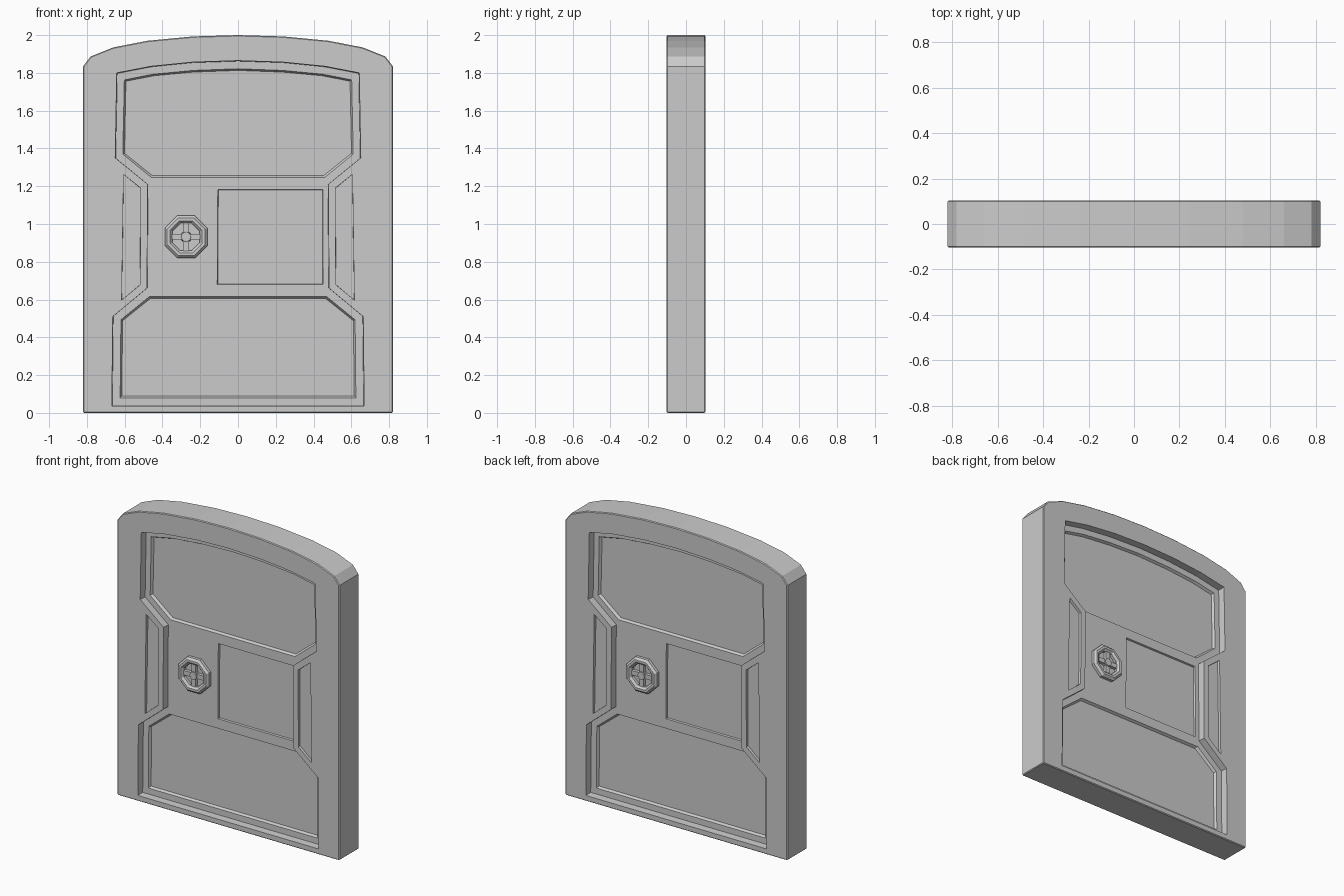
import bpy, bmesh
from math import pi, cos, sin
from mathutils import Matrix

if "Cube" in bpy.data.objects:
    bpy.data.objects.remove(bpy.data.objects["Cube"])

HALF = 0.103      # half thickness of the door
FLOOR = 0.055     # recessed face, distance from the mid plane


def mirrored(half):
    """Complete a right-hand outline (top centre to bottom) across x = 0."""
    return half + [(-x, z) for x, z in reversed(half) if x > 0]


def shrink(pts, d):
    """Pull an outline in by d towards the middle of its bounds."""
    xs, zs = [p[0] for p in pts], [p[1] for p in pts]
    cx, cz = (min(xs) + max(xs)) / 2, (min(zs) + max(zs)) / 2
    sx, sz = 1 - 2 * d / (max(xs) - min(xs)), 1 - 2 * d / (max(zs) - min(zs))
    return [(cx + (x - cx) * sx, cz + (z - cz) * sz) for x, z in pts]


def loft(bm, layers):
    """Solid through a stack of (outline, y) layers."""
    rings = [[bm.verts.new((x, y, z)) for x, z in pts] for pts, y in layers]
    n = len(rings[0])
    for a, b in zip(rings, rings[1:]):
        for i in range(n):
            bm.faces.new((a[i], a[(i + 1) % n], b[(i + 1) % n], b[i]))
    bm.faces.new(rings[0])
    bm.faces.new(rings[-1])


def finish(name, bm):
    bmesh.ops.recalc_face_normals(bm, faces=bm.faces)
    me = bpy.data.meshes.new(name)
    bm.to_mesh(me)
    bm.free()
    ob = bpy.data.objects.new(name, me)
    bpy.context.collection.objects.link(ob)
    return ob


def apply(ob, mod):
    bpy.context.view_layer.objects.active = ob
    bpy.ops.object.modifier_apply(modifier=mod.name)


def cut(ob, shapes):
    """Cut pockets (outline, mouth, depth, slope) into front and back."""
    bm = bmesh.new()
    for pts, mouth, depth, slope in shapes:
        for s in (-1, 1):
            side = [(-s * x, z) for x, z in pts]
            loft(bm, [(side, s * (mouth + 0.02)), (side, s * mouth),
                      (shrink(side, slope), s * (mouth - depth))])
    cutter = finish("pocket_cutter", bm)
    cutter.hide_render = True
    mod = ob.modifiers.new("pockets", 'BOOLEAN')
    mod.operation, mod.solver, mod.object = 'DIFFERENCE', 'EXACT', cutter
    apply(ob, mod)
    bpy.data.objects.remove(cutter)


# Outlines
outer = mirrored([(0, 2), (0.24, 1.993), (0.48, 1.97), (0.66, 1.935),
                  (0.78, 1.887), (0.82, 1.835), (0.82, 0)])
opening = mirrored([(0, 1.865), (0.24, 1.857), (0.46, 1.835), (0.642, 1.80),
                    (0.65, 1.35), (0.478, 1.21), (0.482, 0.66),
                    (0.663, 0.51), (0.668, 0.037)])
upper = mirrored([(0, 1.822), (0.24, 1.813), (0.45, 1.793), (0.602, 1.763),
                  (0.61, 1.37), (0.46, 1.247), (0, 1.247)])
lower = mirrored([(0, 0.615), (0.47, 0.615), (0.62, 0.493), (0.624, 0.08)])
hatch = [(-0.107, 1.182), (0.449, 1.182), (0.451, 0.68), (-0.11, 0.68)]
side_r = [(0.606, 1.263), (0.515, 1.19), (0.518, 0.678), (0.616, 0.597)]
side_l = [(-x, z) for x, z in side_r]

# Door slab with a small edge chamfer
bm = bmesh.new()
loft(bm, [(outer, -HALF), (outer, HALF)])
door = finish("door", bm)
bev = door.modifiers.new("chamfer", 'BEVEL')
bev.width, bev.segments, bev.limit_method, bev.angle_limit = 0.005, 1, 'ANGLE', 1.0
apply(door, bev)

# Framed recess and side insets, then the panels inside the recess
cut(door, [(opening, HALF, HALF - FLOOR, 0.003),
           (side_l, HALF, 0.018, 0.001), (side_r, HALF, 0.018, 0.001)])
cut(door, [(upper, FLOOR, 0.017, 0.009), (lower, FLOOR, 0.017, 0.009),
           (hatch, FLOOR, 0.012, 0.003)])

# Octagonal hand wheel: chamfered ring, cross spokes and hub, on both faces
WX, WZ = -0.275, 0.932
for name, turn in (("front_wheel", 0), ("back_wheel", pi)):
    bm = bmesh.new()
    section = [(0.122, -0.05), (0.122, -0.074), (0.108, -0.088),
               (0.092, -0.088), (0.078, -0.074), (0.078, -0.05)]
    rings = []
    for i in range(8):
        a = (i + 0.5) * pi / 4
        rings.append([bm.verts.new((WX + r * cos(a), y, WZ + r * sin(a)))
                      for r, y in section])
    for i in range(8):
        p, q = rings[i], rings[(i + 1) % 8]
        for j in range(6):
            k = (j + 1) % 6
            bm.faces.new((p[j], p[k], q[k], q[j]))
    for sx, sz in ((0.16, 0.03), (0.03, 0.16)):
        m = Matrix.Translation((WX, -0.062, WZ)) @ Matrix.Diagonal((sx, 0.028, sz, 1))
        bmesh.ops.create_cube(bm, size=1, matrix=m)
    hub = Matrix.Translation((WX, -0.066, WZ)) @ Matrix.Rotation(pi / 2, 4, 'X')
    bmesh.ops.create_cone(bm, cap_ends=True, segments=8, radius1=0.032,
                          radius2=0.026, depth=0.034, matrix=hub)
    bmesh.ops.rotate(bm, verts=bm.verts, cent=(0, 0, 0),
                     matrix=Matrix.Rotation(turn, 3, 'Z'))
    finish(name, bm)
